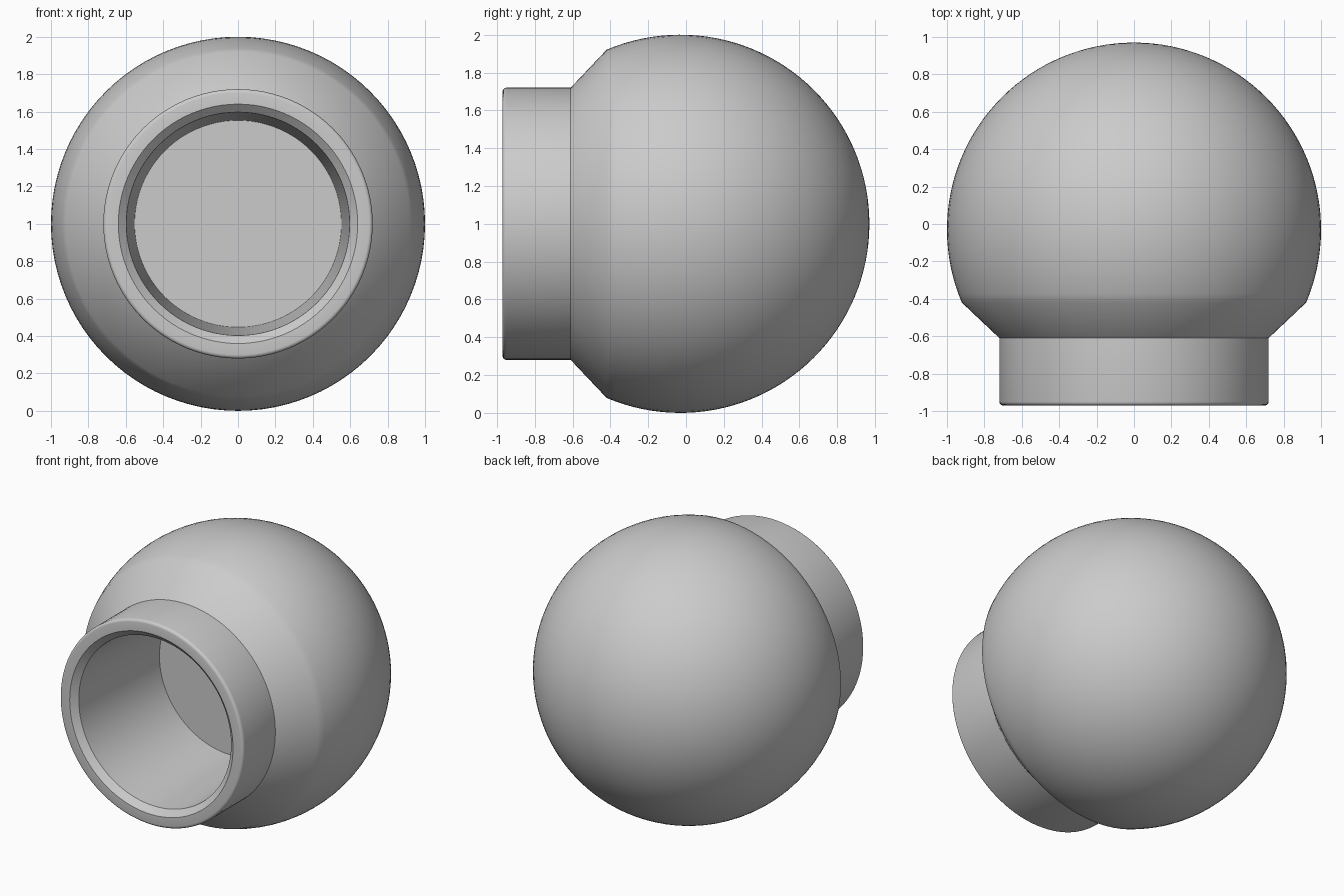
import bpy
import bmesh
from math import sin, cos, asin, pi, radians
from mathutils import Vector

cube = bpy.data.objects.get("Cube")
if cube:
    bpy.data.objects.remove(cube, do_unlink=True)

SEGMENTS = 96
RINGS = 40
CENTRE_Y = -0.03
CONE_Y = -0.42

# Single plain grey
grey = bpy.data.materials.new("plain grey")
grey.use_nodes = True
colour = (0.6, 0.6, 0.6, 1)
grey.diffuse_color = colour
grey.node_tree.nodes["Principled BSDF"].inputs["Base Color"].default_value = colour


def lathe(name, profile):
    """Revolve (radius, y) points around the horizontal axis at z = 1."""
    bm = bmesh.new()
    verts = [bm.verts.new((r, y, 1)) for r, y in profile]
    edges = [bm.edges.new(pair) for pair in zip(verts, verts[1:])]
    bmesh.ops.spin(bm, geom=verts + edges, cent=(0, 0, 1), axis=(0, 1, 0),
                   angle=2 * pi, steps=SEGMENTS)
    bmesh.ops.remove_doubles(bm, verts=bm.verts, dist=0.0005)
    bmesh.ops.recalc_face_normals(bm, faces=bm.faces)
    mesh = bpy.data.meshes.new(name)
    bm.to_mesh(mesh)
    bm.free()
    mesh.materials.append(grey)
    obj = bpy.data.objects.new(name, mesh)
    bpy.context.collection.objects.link(obj)
    bpy.ops.object.select_all(action='DESELECT')
    obj.select_set(True)
    bpy.context.view_layer.objects.active = obj
    bpy.ops.object.shade_smooth_by_angle(angle=radians(30))
    return obj


# Ball, from the back pole to the start of the cone
end = pi / 2 + asin(CENTRE_Y - CONE_Y)
ball = [(sin(end * i / RINGS), CENTRE_Y + cos(end * i / RINGS))
        for i in range(RINGS + 1)]

# Cone shoulder and neck with a rounded front rim
neck = [(0.72, -0.61)]
bevel = 0.02
for i in range(5):
    a = i * pi / 8
    neck.append((0.70 + bevel * cos(a), -0.95 - bevel * sin(a)))

# Chamfered, slightly tapered blind bore with a flat floor
bore = [(0.64, -0.97), (0.597, -0.93), (0.553, -0.09), (0, -0.09)]

lathe("ball_with_hollow_neck", ball + neck + bore)
